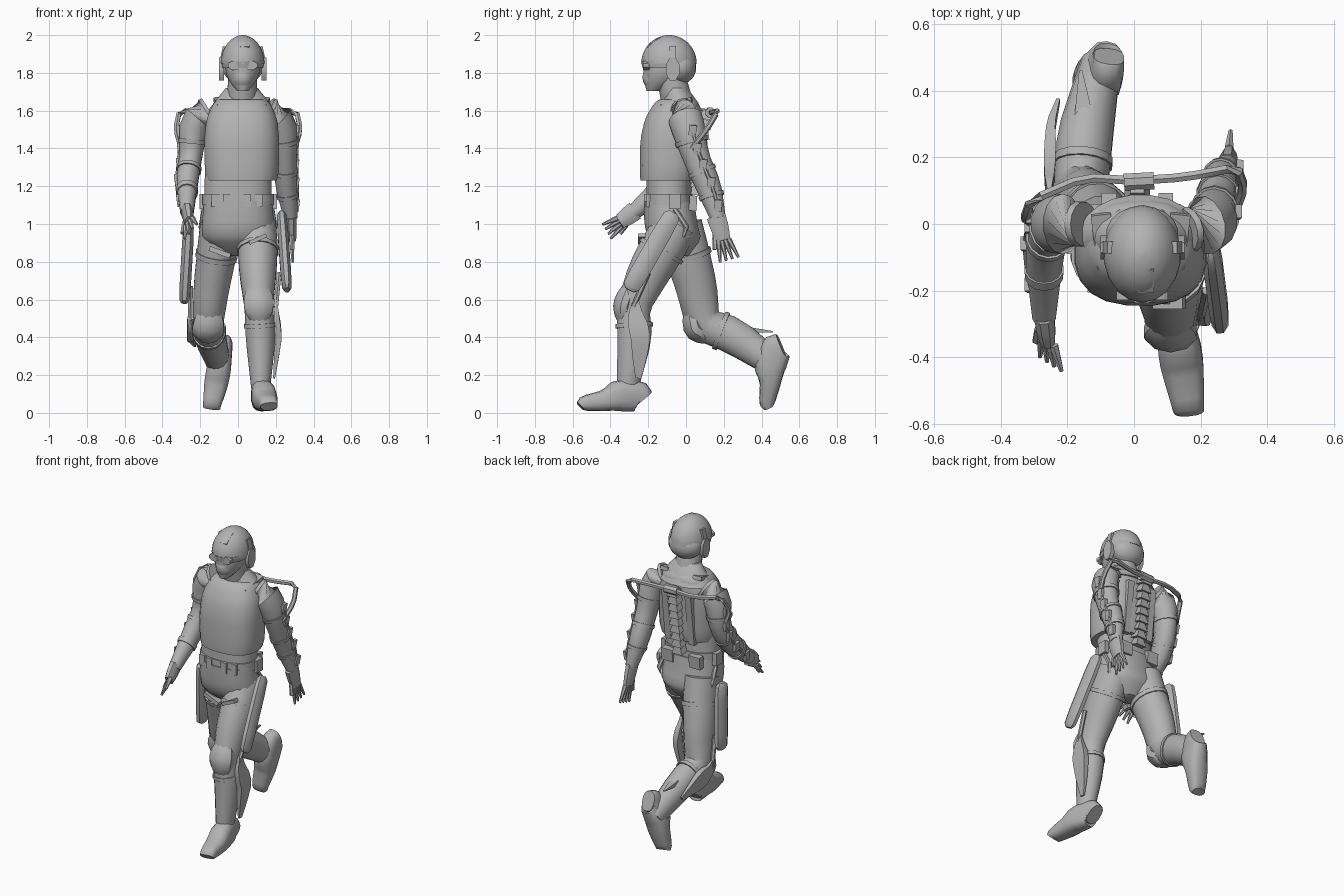
import bpy
import bmesh
from math import cos, sin, pi, copysign
from mathutils import Vector

default_cube = bpy.data.objects.get("Cube")
if default_cube:
    bpy.data.objects.remove(default_cube, do_unlink=True)

# One plain grey covers the whole figure
grey = bpy.data.materials.new("plain grey")
grey.use_nodes = True
colour = (0.45, 0.45, 0.45, 1)
grey.diffuse_color = colour
grey.node_tree.nodes["Principled BSDF"].inputs["Base Color"].default_value = colour


def mix(a, b, t):
    return tuple(p + (q - p) * t for p, q in zip(a, b))


def soften(rings):
    """Cut the corners of a path, keeping its ends."""
    path = [rings[0]]
    for a, b in zip(rings, rings[1:]):
        path += [mix(a, b, 0.2), mix(a, b, 0.8)]
    return path + [rings[-1]]


def loft(name, rings, deep=1.0, sides=14, power=1.0, level=False):
    """Skin a path of rings: x, y, z, half width and, if given, half depth."""
    rings = soften(rings)
    centres = [Vector(ring[:3]) for ring in rings]
    bm = bmesh.new()
    loops = []
    for i, ring in enumerate(rings):
        before, after = centres[max(i - 1, 0)], centres[min(i + 1, len(rings) - 1)]
        tangent = Vector((0, 0, 1)) if level else (after - before).normalized()
        hint = Vector((1, 0, 0)) if abs(tangent.x) < 0.8 else Vector((0, 1, 0))
        across = (hint - tangent * hint.dot(tangent)).normalized()
        inward = tangent.cross(across)
        grow = 1 / cos(pi / sides)
        width = ring[3] * grow
        depth = ring[4] * grow if len(ring) > 4 else width * deep
        loop = []
        for k in range(sides):
            angle = 2 * pi * (k + 0.5) / sides
            u, v = (copysign(abs(f(angle)) ** power, f(angle)) for f in (cos, sin))
            loop.append(bm.verts.new(centres[i] + across * u * width + inward * v * depth))
        loops.append(loop)
    for low, high in zip(loops, loops[1:]):
        for k in range(sides):
            n = (k + 1) % sides
            bm.faces.new((low[k], low[n], high[n], high[k]))
    bm.faces.new(loops[0])
    bm.faces.new(loops[-1])
    bmesh.ops.recalc_face_normals(bm, faces=bm.faces)
    mesh = bpy.data.meshes.new(name)
    bm.to_mesh(mesh)
    bm.free()
    mesh.materials.append(grey)
    part = bpy.data.objects.new(name, mesh)
    bpy.context.collection.objects.link(part)
    bpy.ops.object.select_all(action="DESELECT")
    part.select_set(True)
    bpy.context.view_layer.objects.active = part
    bpy.ops.object.shade_smooth_by_angle(angle=0.7)


def bar(name, start, end, wide, deep=1.0, sides=4):
    loft(name, [(*start, wide), (*end, wide)], deep, sides)


def rod(name, points, radius=0.012):
    loft(name, [(*p, radius) for p in points], sides=6)


def case(name, start, end, wide):
    """Long flat case with rounded ends."""
    rings = [(*mix(start, end, t), wide * r) for t, r in ((0, .5), (.06, 1), (.94, 1), (1, .5))]
    loft(name, rings, 1.8, sides=8)


def column(name, rows, deep, x=0.0, power=0.85):
    """Upright body section from rows of y, z, half width."""
    loft(name, [(x, *row) for row in rows], deep, 20, power, level=True)


def blob(name, centre, size, lowest=-pi / 2):
    """Ellipsoid, or a dome when it starts above its lowest angle."""
    rings = []
    for k in range(8):
        angle = lowest + (pi / 2 - lowest) * k / 7
        r = max(cos(angle), 0.05)
        rings.append((centre.x, centre.y, centre.z + size[2] * sin(angle),
                      size[0] * r, size[1] * r))
    loft(name, rings, sides=18, level=True)


def along(limb, s):
    """Ring of a limb at joint number s, counted in fractions."""
    i = min(int(s), len(limb) - 2)
    return Vector(mix(limb[i], limb[i + 1], s - i))


def strap(name, limb, s, half, deep):
    loft(name, [(*r.xyz, r.w + 0.006) for r in (along(limb, s - half), along(limb, s + half))], deep)


def hand(name, wrist, tip, spread):
    """Flat palm, four fanned fingers and a thumb."""
    wrist, tip, spread = Vector(wrist), Vector(tip), Vector(spread)
    reach = tip - wrist
    knuckle = wrist + reach * 0.55
    loft(name + "_palm", [(*wrist, .03), (*(wrist + reach * 0.3), .028),
                          (*knuckle, .022)], 1.7, sides=8)
    for k in range(4):
        fan = spread * (k - 1.5)
        loft(f"{name}_finger_{k}", [(*(knuckle + fan), .013), (*(tip + fan * 1.8), .006)], sides=6)
    root = wrist + reach * 0.2
    rod(name + "_thumb", [root, root - spread * 2 + reach * 0.2, root - spread * 3 + reach * 0.5])


def boot(name, heel, toe, up):
    """Sole runs from heel to toe; the upper falls away towards the toe."""
    rings = []
    for t, height in ((0, .12), (.05, .16), (.4, .165), (.6, .11), (.95, .08), (1, .05)):
        centre = Vector(mix(heel, toe, t)) + Vector(up) * height / 2
        rings.append((*centre, .045 + .02 * sin(pi * t), height / 2))
    loft(name, rings, power=0.75)


def knee_pad(name, leg, front):
    rings = []
    for k in range(5):
        ring = along(leg, 2.3 + 0.32 * k)
        rings.append((*(ring.xyz + Vector(front) * ring.w * 0.7),
                      ring.w * (0.45 + 0.6 * sin(pi * k / 4))))
    loft(name, rings, 0.7, sides=10)


# Torso: shirt, vest, hips, belt
column("waist", [(-.09, 1.06, .18), (-.09, 1.27, .175)], .67)
column("vest", [(-.095, 1.23, .185), (-.09, 1.28, .195), (-.085, 1.45, .198), (-.07, 1.56, .185),
                (-.05, 1.64, .15), (-.045, 1.66, .12)], .79, x=.02, power=.8)
column("collar", [(-.03, 1.6, .18), (-.035, 1.67, .125), (-.05, 1.72, .085)], .65, x=.02, power=1)
column("hips", [(-.09, 1.12, .18), (-.08, 1, .19), (-.06, .92, .19), (-.04, .83, .07)], .74)
column("belt", [(-.09, 1.1, .187), (-.09, 1.16, .187)], .67)
loft("neck", [(.02, -.05, 1.66, .08), (.025, -.08, 1.78, .075)])
for i, x in enumerate((-.12, -.06, .05, .11)):
    y = x * x * 1.5 - .215
    bar(f"belt_pouch_{i}", (x, y, 1.09), (x, y, 1.16), .02, .6)

# Head: masked face, helmet, goggles, headset
head = Vector((.025, -.09, 1.85))
column("face", [(-.17, 1.705, .03), (-.14, 1.74, .06), (-.11, 1.79, .088), (-.1, 1.88, .095)],
       1.3, x=head.x, power=1)
blob("mask", head + Vector((0, -.085, -.075)), (.055, .055, .065))
blob("helmet", head, (.115, .145, .15), lowest=0)
blob("helmet_back", head + Vector((0, .06, -.02)), (.11, .085, .09))
column("goggle_strap", [(-.095, 1.825, .107), (-.095, 1.86, .113)], 1.26, x=head.x, power=1)
bar("helmet_mount", head + Vector((.01, -.11, .08)), head + Vector((.01, -.04, .13)), .025, .5)
for side, sign in (("left", 1), ("right", -1)):
    lens = head + Vector((sign * .043, -.1, -.01))
    bar(f"{side}_lens", lens, lens - Vector((0, .038, 0)), .034, .7, sides=8)
    ear = head + Vector((sign * .1, .02, -.03))
    bar(f"{side}_ear_cup", ear, ear + Vector((sign * .026, 0, 0)), .036, 1.7, sides=8)
    bar(f"{side}_headset_arm", ear + Vector((sign * .014, 0, .04)),
        ear + Vector((-sign * .004, 0, .12)), .009, 2)

# Limb joints: left arm swings back, right reaches forward, right leg trails
left_arm = [(.15, -.02, 1.6, .065), (.23, 0, 1.55, .08), (.25, .05, 1.36, .06),
            (.255, .12, 1.2, .058), (.28, .17, 1.03, .035)]
right_arm = [(-.15, 0, 1.6, .065), (-.23, 0, 1.55, .08), (-.25, 0, 1.36, .06),
             (-.27, -.09, 1.22, .058), (-.27, -.28, 1.06, .035)]
left_leg = [(.1, -.05, 1, .1), (.105, -.12, .88, .105), (.105, -.2, .74, .098),
            (.11, -.28, .56, .075), (.12, -.27, .4, .08), (.12, -.31, .13, .05)]
right_leg = [(-.1, -.03, 1, .1), (-.11, 0, .86, .105), (-.14, .055, .67, .095),
             (-.16, .09, .47, .08), (-.15, .25, .41, .085), (-.1, .48, .25, .06)]

for side, sign, arm, leg, stride in (("left", 1, left_arm, left_leg, .4),
                                     ("right", -1, right_arm, right_leg, .3)):
    loft(f"{side}_arm", arm, 1.15)
    loft(f"{side}_leg", leg, 1.15, sides=16)
    for i, s in enumerate((1.6, 2.5, 3.3)):
        strap(f"{side}_arm_strap_{i}", arm, s, .06, 1.15)
    for i, s in enumerate((1.15, 3.6)):
        strap(f"{side}_leg_strap_{i}", leg, s, .07, 1.15)

    # exoskeleton rod and joint plates on the outside of the arm
    path = []
    for i, s in enumerate((1.3, 1.8, 2.3, 2.9, 3.6)):
        ring = along(arm, s)
        spot = ring.xyz + Vector((sign * ring.w, .02, 0))
        path.append(spot)
        rise = Vector((sign * .004, .003, .03))
        bar(f"{side}_arm_joint_{i}", spot - rise, spot + rise, .01, 2)
    rod(f"{side}_arm_rod", path, .009)

    # blade down the outside of the shin
    blade = []
    for k in range(6):
        ring = along(leg, 2.8 + stride * k)
        blade.append((ring.x + sign * (ring.w + .015), ring.y + .01 * k, ring.z,
                      .005 + .013 * sin(pi * k / 5)))
    loft(f"{side}_shin_blade", blade, 3, sides=4)
    knee, thigh = along(leg, 3), along(leg, 2)
    rod(f"{side}_knee_link", [p.xyz + Vector((sign * (p.w + .015), 0, 0)) for p in (thigh, knee)])

    # pouches, shoulder straps and loose webbing
    bar(f"{side}_hip_pouch", (sign * .185, -.06, 1.08), (sign * .185, -.06, 1.16), .018, 1.7)
    bar(f"{side}_rear_pouch", (sign * .1, .035, 1.07), (sign * .1, .04, 1.15), .04, .5)
    bar(f"{side}_vest_strap", (sign * .1 + .02, -.13, 1.62), (sign * .12 + .02, .03, 1.66), .03, .4)
    rod(f"{side}_hanging_strap", [(sign * .18, -.06, 1.08), (sign * .2, .02, .96), along(leg, 1.1).xyz])

    # back frame rail and the yoke arm curling over the shoulder
    bar(f"{side}_back_rail", (sign * .085 + .01, .035, 1.22), (sign * .085 + .01, .075, 1.56), .022, .8)
    swing = .05 * sign
    rod(f"{side}_yoke_arm", [(0, .13, 1.59), (sign * .15, .14, 1.59), (sign * .31, .12 + swing, 1.6),
                             (sign * .33, .06 + swing, 1.5), (sign * .3, .03, 1.4)], .013)

hand("left_hand", (.28, .16, 1.04), (.29, .23, .81), (0, .018, .005))
hand("right_hand", (-.27, -.27, 1.07), (-.25, -.42, .96), (.012, -.008, .014))
knee_pad("left_knee_pad", left_leg, (0, -1, 0))
knee_pad("right_knee_pad", right_leg, (0, -.7, -.7))
boot("left_boot", (.115, -.23, .01), (.165, -.56, .01), (0, 0, 1))
boot("right_boot", (-.075, .56, .34), (-.14, .46, .02), (0, -.95, .3))

# Thigh cases, buckles, shin fin and spine blocks
case("left_thigh_case", (.23, -.065, 1.06), (.26, -.3, .65), .028)
case("right_thigh_case", (-.26, 0, 1), (-.285, .04, .58), .03)
bar("left_thigh_buckle", (.06, -.235, .9), (.15, -.235, .94), .02, .5)
bar("right_thigh_buckle", (-.15, -.12, .87), (-.04, -.13, .83), .022, .6)
loft("right_shin_fin", [(-.15, .31, .44, .03), (-.16, .46, .43, .005)], .6, sides=4)
bar("yoke_hub", (-.03, .125, 1.59), (.06, .13, 1.59), .026, sides=8)
for i in range(9):
    y, z = .045 + .007 * i, 1.18 + .05 * i
    loft(f"spine_block_{i}", [(.01, y, z - .025, .038), (.01, y + .012, z + .022, .02)], sides=4)
